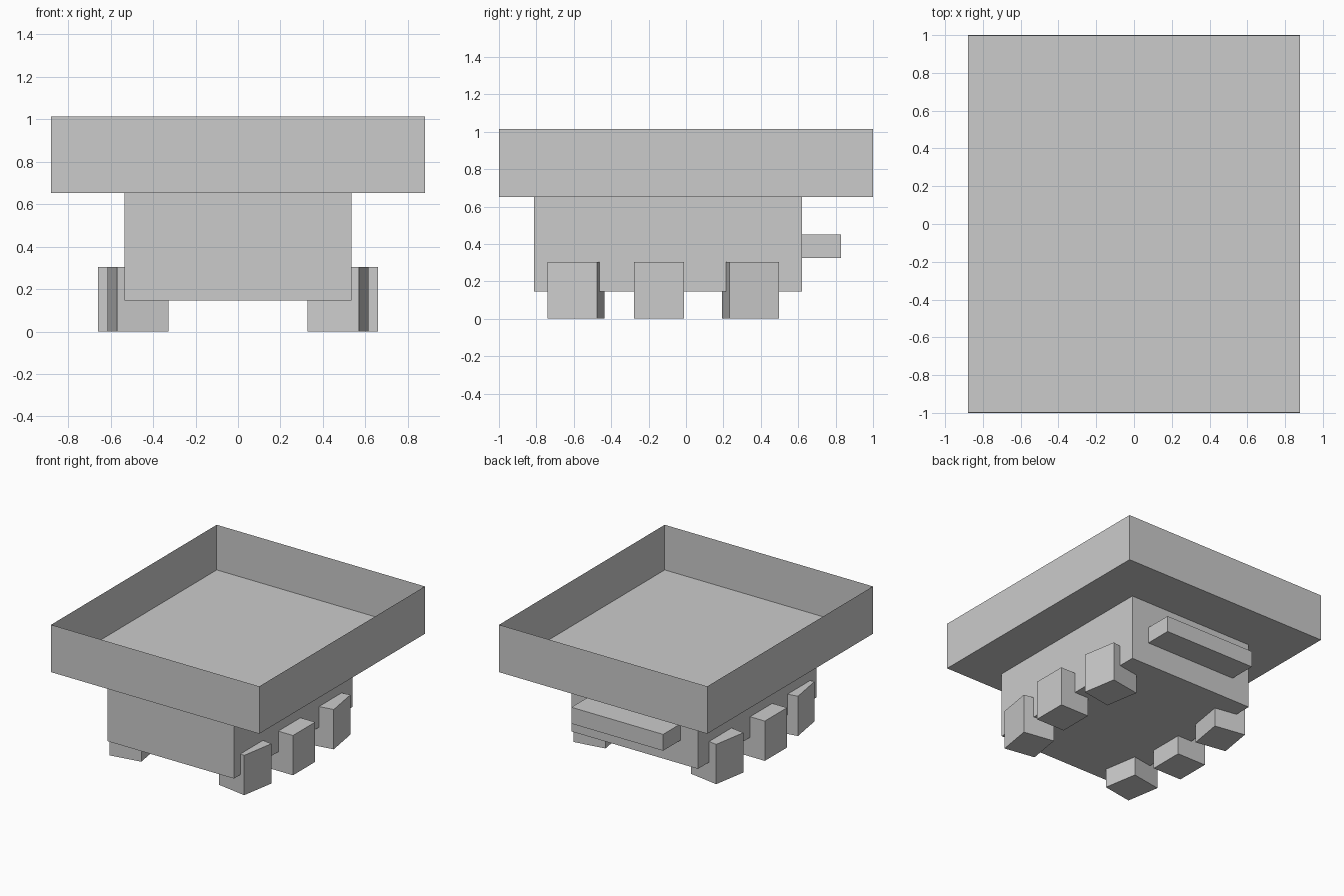
import bpy, bmesh
from math import radians
from mathutils import Matrix, Vector

cube = bpy.data.objects.get("Cube")
if cube:
    bpy.data.objects.remove(cube, do_unlink=True)

grey = bpy.data.materials.new("plain_grey")
grey.use_nodes = True
COLOUR = (0.6, 0.6, 0.6, 1)
grey.diffuse_color = COLOUR
grey.node_tree.nodes["Principled BSDF"].inputs["Base Color"].default_value = COLOUR


def box(name, centre, size, turn=0, open_top=False):
    """Add a box, optionally turned about z or left open on top."""
    bm = bmesh.new()
    bmesh.ops.create_cube(bm, size=1, matrix=Matrix.Diagonal((*size, 1)))
    if open_top:
        lid = [f for f in bm.faces if f.normal.z > 0.5]
        bmesh.ops.delete(bm, geom=lid, context="FACES")
    mesh = bpy.data.meshes.new(name)
    bm.to_mesh(mesh)
    bm.free()
    mesh.materials.append(grey)
    obj = bpy.data.objects.new(name, mesh)
    obj.location = Vector(centre)
    obj.rotation_euler.z = radians(turn)
    bpy.context.collection.objects.link(obj)
    return obj


# Open tray with thin sheet walls and a slightly raised floor
box("tray", (0, 0, 0.833), (1.76, 2, 0.362), open_top=True)
box("tray_floor", (0, 0, 0.662), (1.758, 1.998, 0.016))

# Body under the tray, with a bar across the back
box("body", (0, -0.097, 0.4), (1.07, 1.433, 0.508))
box("back_bar", (0, 0.72, 0.388), (0.775, 0.22, 0.125))

# Three feet on each side, the end ones splayed outwards
FEET = {"front": (0.471, -0.587, -9.5),
        "middle": (0.537, -0.144, 0),
        "back": (0.504, 0.344, 9.5)}
for side, sign in (("left", 1), ("right", -1)):
    for place, (x, y, turn) in FEET.items():
        box(f"{place}_{side}_foot", (sign * x, y, 0.152), (0.245, 0.268, 0.304), sign * turn)
